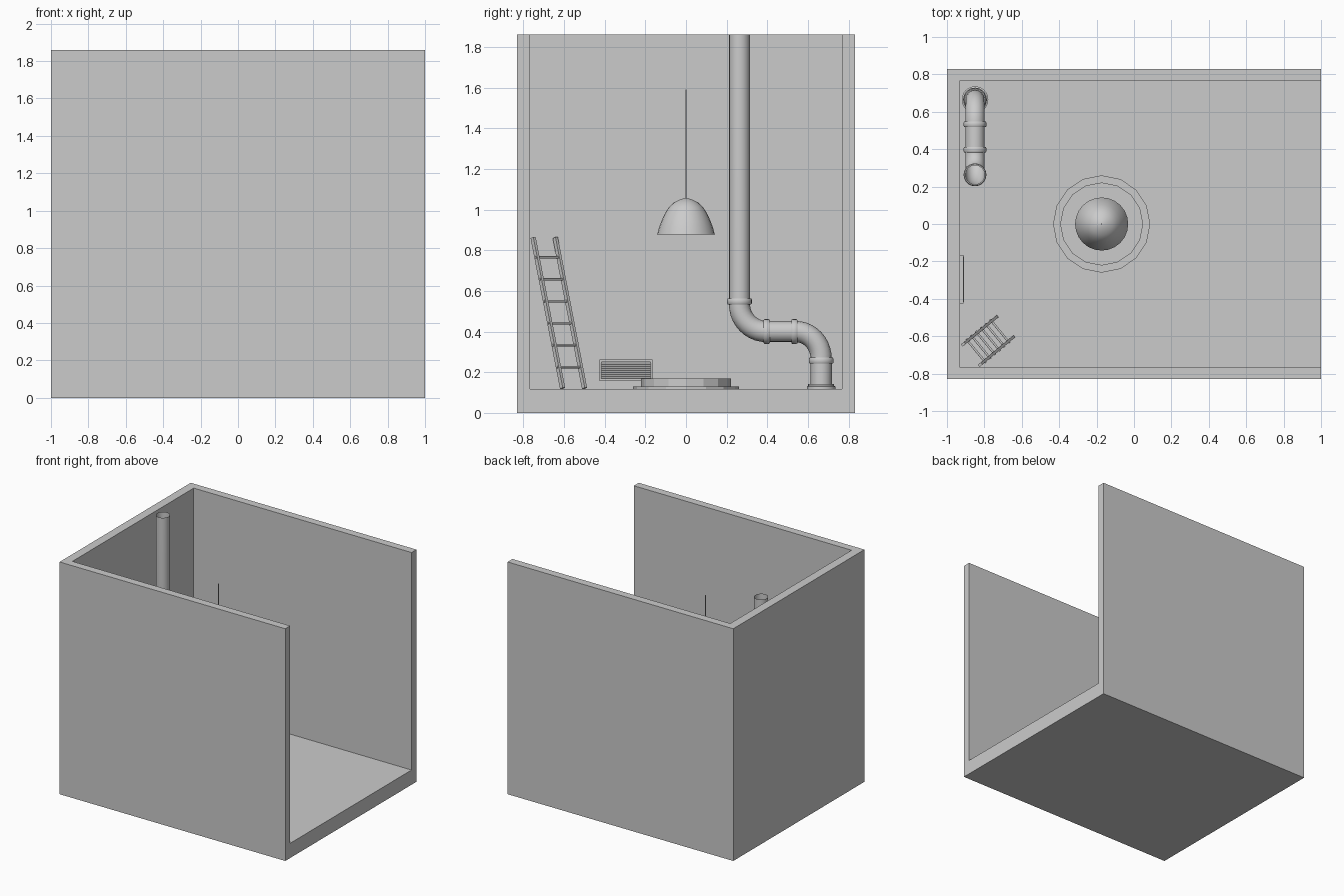
import bpy, bmesh, math
from mathutils import Vector, Matrix

if "Cube" in bpy.data.objects:
    bpy.data.objects.remove(bpy.data.objects["Cube"])


def finish(bm, name, smooth=None):
    bmesh.ops.remove_doubles(bm, verts=bm.verts, dist=1e-5)
    bmesh.ops.recalc_face_normals(bm, faces=bm.faces)
    me = bpy.data.meshes.new(name)
    bm.to_mesh(me)
    bm.free()
    ob = bpy.data.objects.new(name, me)
    bpy.context.collection.objects.link(ob)
    if smooth:
        shade(ob, smooth)
    return ob


def shade(ob, angle):
    bpy.ops.object.select_all(action='DESELECT')
    ob.select_set(True)
    bpy.context.view_layer.objects.active = ob
    bpy.ops.object.shade_smooth_by_angle(angle=math.radians(angle))


def add_box(bm, lo, hi):
    lo, hi = Vector(lo), Vector(hi)
    size = hi - lo
    m = Matrix.Translation((lo + hi) / 2) @ Matrix.Diagonal((*size, 1))
    bmesh.ops.create_cube(bm, size=1, matrix=m)


def box(name, lo, hi):
    bm = bmesh.new()
    add_box(bm, lo, hi)
    return finish(bm, name)


def lathe(name, profile, loc, n=24, closed=False, axis='Z', smooth=40):
    bm = bmesh.new()
    rings = [[bm.verts.new((r * math.cos(2 * math.pi * i / n),
                            r * math.sin(2 * math.pi * i / n), z))
              for i in range(n)] for r, z in profile]
    for k in range(len(rings) if closed else len(rings) - 1):
        a, b = rings[k], rings[(k + 1) % len(rings)]
        for i in range(n):
            j = (i + 1) % n
            bm.faces.new((a[i], a[j], b[j], b[i]))
    rot = Matrix.Rotation(-math.pi / 2, 4, 'X') if axis == 'Y' else Matrix()
    bm.transform(Matrix.Translation(loc) @ rot)
    return finish(bm, name, smooth)


def add_bar(bm, a, b, side, w, d):
    # rectangular bar from a to b, w wide along side
    a, b = Vector(a), Vector(b)
    s = side.normalized() * w / 2
    t = (b - a).cross(side).normalized() * d / 2
    rows = [[bm.verts.new(p + u) for u in (s + t, s - t, -s - t, t - s)] for p in (a, b)]
    for r in rows:
        bm.faces.new(r)
    for i in range(4):
        j = (i + 1) % 4
        bm.faces.new((rows[0][i], rows[0][j], rows[1][j], rows[1][i]))


def add_rod(bm, a, b, r, n=10):
    a, b = Vector(a), Vector(b)
    d = b - a
    m = Matrix.Translation((a + b) / 2) @ d.to_track_quat('Z', 'Y').to_matrix().to_4x4()
    bmesh.ops.create_cone(bm, cap_ends=True, segments=n, radius1=r, radius2=r,
                          depth=d.length, matrix=m)


# Room: block hollowed out, open at +x and on top
room = box("room", (-1, -.83, 0), (1, .83, 1.86))
cutter = box("room_cutter", (-.93, -.768, .118), (1.5, .768, 2.5))
cutter.hide_render = True
mod = room.modifiers.new("hollow", 'BOOLEAN')
mod.object, mod.operation, mod.solver = cutter, 'DIFFERENCE', 'EXACT'
bpy.context.view_layer.objects.active = room
bpy.ops.object.modifier_apply(modifier=mod.name)
bpy.data.objects.remove(cutter)

# Drain pipe swept along a path with two elbows
PX, Y1, Y2, ZH = -.85, .263, .665, .40
path = [(PX, Y1, 1.86)]
for i in range(11):
    t = math.pi / 2 * i / 10
    path.append((PX, .395 - (.395 - Y1) * math.cos(t), .535 - (.535 - ZH) * math.sin(t)))
for i in range(11):
    t = math.pi / 2 * i / 10
    path.append((PX, .54 + (Y2 - .54) * math.sin(t), .265 + (ZH - .265) * math.cos(t)))
path.append((PX, Y2, .118))
cu = bpy.data.curves.new("drain_pipe", 'CURVE')
cu.dimensions = '3D'
cu.bevel_depth, cu.bevel_resolution = .052, 6
sp = cu.splines.new('POLY')
sp.points.add(len(path) - 1)
for p, co in zip(sp.points, path):
    p.co = (*co, 1)
pipe = bpy.data.objects.new("drain_pipe", cu)
bpy.context.collection.objects.link(pipe)
bpy.ops.object.select_all(action='DESELECT')
pipe.select_set(True)
bpy.context.view_layer.objects.active = pipe
bpy.ops.object.convert(target='MESH')
shade(bpy.context.object, 40)

# Pipe collars and floor flange
ring = [(.051, -.015), (.057, -.015), (.061, -.009), (.061, .009), (.057, .015), (.051, .015)]
for name, loc, ax in (("upper_collar", (PX, Y1, .548), 'Z'),
                      ("mid_collar_a", (PX, .397, ZH), 'Y'),
                      ("mid_collar_b", (PX, .533, ZH), 'Y'),
                      ("lower_collar", (PX, Y2, .257), 'Z')):
    lathe(name, ring, loc, closed=True, axis=ax)
lathe("floor_flange", [(.051, 0), (.071, 0), (.071, .012), (.064, .014), (.064, .024), (.051, .024)],
      (PX, Y2, .118), closed=True)

# Round stepped platform
lathe("round_platform", [(0, 0), (.26, 0), (.26, .012), (.222, .012), (.222, .05), (0, .05)],
      (-.173, 0, .118), n=16, smooth=None)

# Hanging lamp
shade_out = [(.142, .877), (.133, .91), (.121, .943), (.104, .98), (.083, 1.013),
             (.06, 1.034), (.034, 1.048), (.012, 1.055), (0, 1.056)]
lathe("lamp_shade", [(0, 1.052)] + [(max(r - .003, 0), z - .003 if z > .9 else z)
                                    for r, z in shade_out[-2::-1]] + shade_out, (-.173, 0, 0))
bm = bmesh.new()
add_rod(bm, (-.173, 0, 1.05), (-.173, 0, 1.59), .003, 8)
finish(bm, "lamp_cord", 50)

# Wall vent: frame with louvre slats
bm = bmesh.new()
y0, y1, z0, z1, xb, xf = -.425, -.165, .157, .262, -.932, -.912
add_box(bm, (xb, y0, z0), (xf, y1, z0 + .012))
add_box(bm, (xb, y0, z1 - .012), (xf, y1, z1))
add_box(bm, (xb, y0, z0 + .012), (xf, y0 + .01, z1 - .012))
add_box(bm, (xb, y1 - .01, z0 + .012), (xf, y1, z1 - .012))
finish(bm, "vent_frame")
bm = bmesh.new()
for i in range(8):
    z = z0 + .018 + i * .0099
    add_bar(bm, (-.916, y0 + .008, z), (-.916, y1 - .008, z), Vector((1, 0, -.8)), .013, .003)
finish(bm, "vent_slats")

# Ladder leaning into the corner
rails = [(Vector((-.737, -.499, .121)), Vector((-.913, -.643, .862))),
         (Vector((-.648, -.607, .121)), Vector((-.822, -.752, .862)))]
across = rails[1][0] - rails[0][0]
bm = bmesh.new()
for a, b in rails:
    add_bar(bm, a, b, across, .015, .022)
finish(bm, "ladder_rails")
bm = bmesh.new()
over = across.normalized() * .012
for i in range(6):
    f = (.225 + i * .108 - .121) / .741
    p, q = (a.lerp(b, f) for a, b in rails)
    add_rod(bm, p - over, q + over, .006)
finish(bm, "ladder_rungs", 50)
